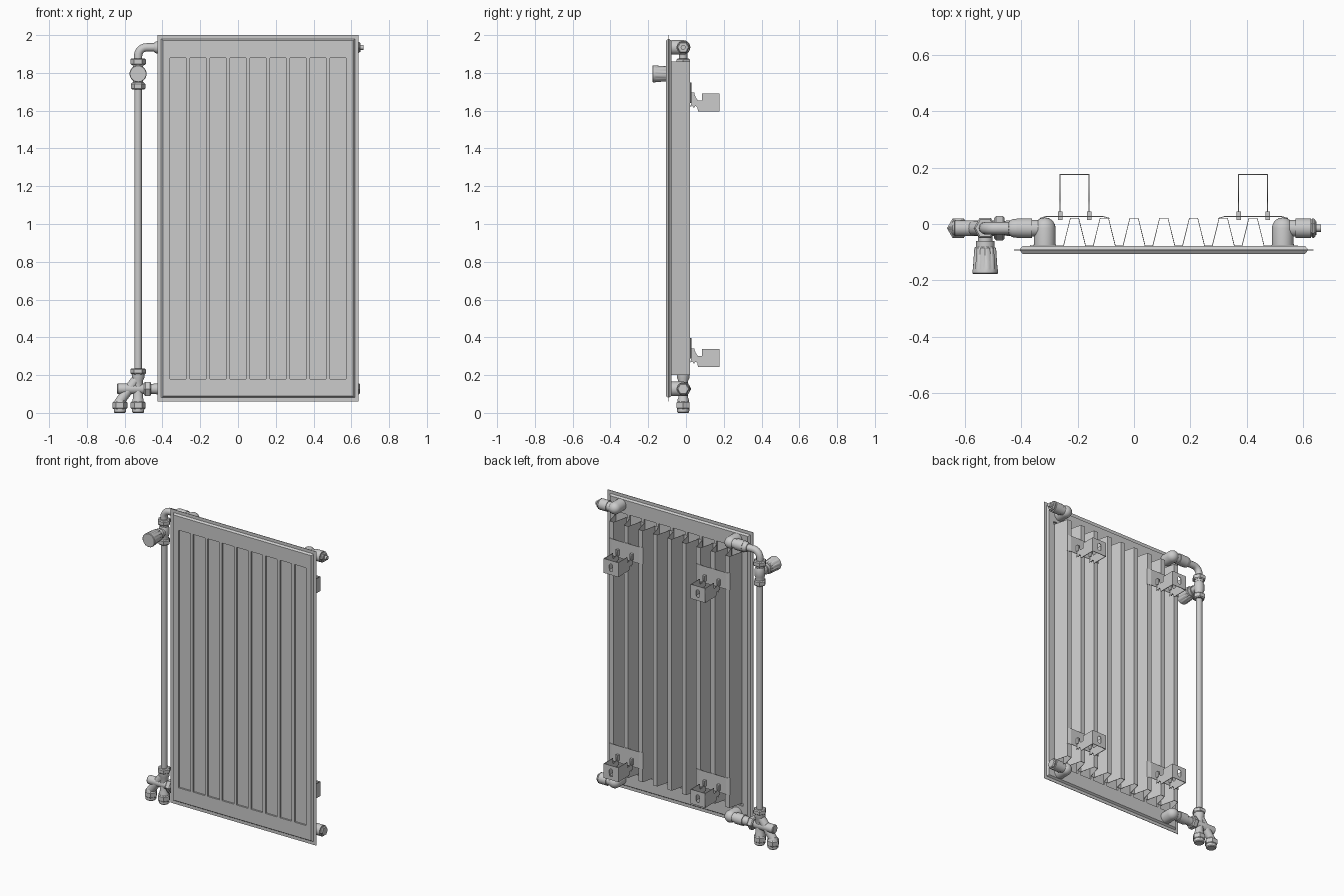
import bpy, bmesh
from math import cos, sin, pi
from mathutils import Vector, Matrix

if "Cube" in bpy.data.objects:
    bpy.data.objects.remove(bpy.data.objects["Cube"])

PY = -0.015                 # pipe centre line depth
ZT, ZB = 1.935, 0.127       # top and bottom connection heights
XV, XC = -0.529, 0.106      # riser position, panel centre
PITCH = 0.1058
RIBS = [XC + (i - 4) * PITCH for i in range(9)]


def finish(ob, smooth=True):
    bpy.ops.object.select_all(action='DESELECT')
    ob.select_set(True)
    bpy.context.view_layer.objects.active = ob
    if ob.type == 'CURVE':
        bpy.ops.object.convert(target='MESH')
        ob = bpy.context.view_layer.objects.active
    if smooth:
        bpy.ops.object.shade_smooth_by_angle(angle=0.6)
    return ob


def from_bm(name, bm, smooth=False):
    me = bpy.data.meshes.new(name)
    bmesh.ops.recalc_face_normals(bm, faces=bm.faces)
    bm.to_mesh(me)
    bm.free()
    ob = bpy.data.objects.new(name, me)
    bpy.context.collection.objects.link(ob)
    return finish(ob, smooth)


def lathe(name, origin, axis, profile, sides=24):
    """Profile points are (distance, radius[, flute depth]) along the axis."""
    bm = bmesh.new()
    rot = Vector(axis).to_track_quat('Z', 'Y')
    rings = []
    for t, r, *f in profile:
        ring = []
        for i in range(sides):
            a = 2 * pi * i / sides
            q = r - (f[0] if f and i % 4 == 0 else 0)
            ring.append(bm.verts.new(Vector(origin) + rot @ Vector((q * cos(a), q * sin(a), t))))
        rings.append(ring)
    for a, b in zip(rings, rings[1:]):
        for i in range(sides):
            j = (i + 1) % sides
            bm.faces.new((a[i], a[j], b[j], b[i]))
    bm.faces.new(rings[0])
    bm.faces.new(rings[-1])
    return from_bm(name, bm, True)


def nut(name, origin, axis, length, r=0.041):
    c = 0.006
    return lathe(name, origin, axis, [(0, r - c), (c, r), (length - c, r), (length, r - c)], 6)


def sheet(name, pts, z0, z1, thick=0.003):
    """Vertical folded sheet following a plan outline."""
    bm = bmesh.new()
    cols = [(bm.verts.new((x, y, z0)), bm.verts.new((x, y, z1))) for x, y in pts]
    for a, b in zip(cols, cols[1:]):
        bm.faces.new((a[0], b[0], b[1], a[1]))
    ob = from_bm(name, bm)
    m = ob.modifiers.new("thickness", 'SOLIDIFY')
    m.thickness, m.offset = thick, 0
    return ob


def plate(name, outlines, matrix, thick=0.004):
    cu = bpy.data.curves.new(name, 'CURVE')
    cu.dimensions, cu.fill_mode, cu.extrude = '2D', 'BOTH', thick / 2
    for pts in outlines:
        s = cu.splines.new('POLY')
        s.points.add(len(pts) - 1)
        for p, (u, v) in zip(s.points, pts):
            p.co = (u, v, 0, 1)
        s.use_cyclic_u = True
    ob = bpy.data.objects.new(name, cu)
    bpy.context.collection.objects.link(ob)
    ob.matrix_world = matrix
    return finish(ob, False)


def box(name, x0, x1, y0, y1, z0, z1):
    bm = bmesh.new()
    bmesh.ops.create_cube(bm, size=1)
    for v in bm.verts:
        v.co = ((x0 + x1) / 2 + v.co.x * (x1 - x0), (y0 + y1) / 2 + v.co.y * (y1 - y0),
                (z0 + z1) / 2 + v.co.z * (z1 - z0))
    return from_bm(name, bm)


# Pressed panel halves: bevelled tray with recessed channels
def panel(name, y_face, y_mid):
    bm = bmesh.new()
    xs = [-0.396] + [x + d for x in RIBS for d in (-0.043, 0.043)] + [0.608]
    zs = [0.089, 0.18, 1.88, 1.971]
    g = [[bm.verts.new((x, y_face, z)) for z in zs] for x in xs]
    chan = []
    for i in range(len(xs) - 1):
        for j in range(3):
            f = bm.faces.new((g[i][j], g[i + 1][j], g[i + 1][j + 1], g[i][j + 1]))
            if j == 1 and i % 2:
                chan.append(f)
    bmesh.ops.inset_individual(bm, faces=chan, thickness=0.016)
    for f in chan:
        for v in f.verts:
            v.co.y = y_mid + (y_face - y_mid) * 0.15
    rim = [e for e in bm.edges if e.is_boundary]
    ext = bmesh.ops.extrude_edge_only(bm, edges=rim)['geom']
    for v in (e for e in ext if isinstance(e, bmesh.types.BMVert)):
        v.co.x += 0.011 if v.co.x > 0.6 else -0.011 if v.co.x < -0.39 else 0
        v.co.z += 0.009 if v.co.z > 1.96 else -0.009 if v.co.z < 0.1 else 0
        v.co.y = y_mid
    return from_bm(name, bm)


panel("front_panel", -0.106, -0.093)
panel("back_panel", -0.078, -0.091)
box("panel_flange", -0.426, 0.638, -0.0935, -0.0905, 0.06, 2.0)

# Convector fins
fin = [(RIBS[0] - 0.053, -0.077)]
for x in RIBS:
    fin += [(x - 0.039, -0.077), (x - 0.015, 0.02), (x + 0.015, 0.02), (x + 0.039, -0.077)]
fin.append((RIBS[-1] + 0.053, -0.077))
sheet("convector_fins", fin, 0.2, 1.86)

# Wall brackets: plate, two hooked arms, slotted back
arm = [(0.022, 0.025), (0.03, 0.05), (0.032, 0.09), (0.044, 0.095), (0.052, 0.075), (0.062, 0.06),
       (0.084, 0.06), (0.084, 0.095), (0.177, 0.095), (0.177, 0), (0.064, 0), (0.06, 0.022),
       (0.05, 0.03), (0.042, 0.018), (0.034, 0.03)]
slot = [(0.013 * cos(a * pi / 8), 0.047 + (0.012 if a < 8 else -0.012) + 0.013 * sin(a * pi / 8))
        for a in range(16)]
for zn, z in (("lower", 0.242), ("upper", 1.595)):
    for sn, x in (("left", RIBS[1]), ("right", RIBS[7])):
        n = f"{zn}_{sn}_bracket"
        sheet(n + "_plate", [(x - 0.124, 0.02), (x - 0.1, 0.027), (x + 0.1, 0.027), (x + 0.124, 0.02)],
              z + 0.045, z + 0.155)
        for s in (-1, 1):
            ax = x + s * 0.0515
            plate(n + "_arm", [arm], Matrix(((0, 0, 1, ax), (1, 0, 0, 0), (0, 1, 0, z), (0, 0, 0, 1))))
            box(n + "_clip", ax - 0.008, ax + 0.008, 0.014, 0.045, z + 0.06, z + 0.1)
        plate(n + "_back", [[(-0.0535, 0), (0.0535, 0), (0.0535, 0.095), (-0.0535, 0.095)], slot],
              Matrix(((1, 0, 0, x), (0, 0, -1, 0.176), (0, 1, 0, z), (0, 0, 0, 1))))

# Corner sockets and their side collars
dome = [(0.038 - 0.038 * cos(a * pi / 10), 0.038 * sin(a * pi / 10) + 0.0005) for a in range(6)]
for zn, z in (("lower", ZB), ("upper", ZT)):
    for sn, x, d in (("left", RIBS[0], -1), ("right", RIBS[8], 1)):
        lathe(f"{zn}_{sn}_socket", (x, 0.023, z), (0, -1, 0), dome + [(0.1, 0.038)])
        lathe(f"{zn}_{sn}_collar", (x, PY, z), (d, 0, 0), [(0, 0.03), (0.045, 0.03), (0.045, 0.035), (0.1, 0.035)])
    nut(f"{zn}_plug_nut", (0.628, PY, z), (1, 0, 0), 0.018, 0.034)
lathe("air_vent", (0.64, PY, ZT), (1, 0, 0),
      [(0, 0.024), (0.009, 0.024), (0.009, 0.013), (0.024, 0.013)], 16)

# Upper feed: reducer and bent pipe
lathe("upper_reducer", (-0.41, PY, ZT), (-1, 0, 0), [(0, 0.034), (0.022, 0.032), (0.034, 0.025), (0.036, 0.02)])
cu = bpy.data.curves.new("upper_elbow", 'CURVE')
cu.dimensions, cu.bevel_depth, cu.bevel_resolution, cu.use_fill_caps = '3D', 0.022, 4, True
path = [(-0.43, ZT)] + [(XV + 0.045 - 0.045 * sin(a * pi / 12), ZT - 0.045 + 0.045 * cos(a * pi / 12))
                        for a in range(7)] + [(XV, 1.86)]
sp = cu.splines.new('POLY')
sp.points.add(len(path) - 1)
for p, (x, z) in zip(sp.points, path):
    p.co = (x, PY, z, 1)
elbow = bpy.data.objects.new("upper_elbow", cu)
bpy.context.collection.objects.link(elbow)
finish(elbow)

# Riser pipe and thermostatic valve
UP, DOWN = (0, 0, 1), (0, 0, -1)
lathe("riser_pipe", (XV, PY, 0.2), UP, [(0, 0.02), (1.53, 0.02)])
nut("valve_top_nut", (XV, PY, 1.842), UP, 0.034)
nut("valve_bottom_nut", (XV, PY, 1.712), UP, 0.036, 0.038)
lathe("valve_body", (XV, PY, 1.735), UP,
      [(0, 0.03), (0.025, 0.026), (0.04, 0.032), (0.08, 0.032), (0.095, 0.026), (0.11, 0.03), (0.125, 0.03)])
lathe("valve_neck", (XV, PY, 1.795), (0, -1, 0), [(0, 0.026), (0.045, 0.026), (0.045, 0.033), (0.075, 0.033)])
lathe("valve_knob", (XV, -0.082, 1.795), (0, -1, 0),
      [(0, 0.035), (0.004, 0.039, 0.004), (0.076, 0.044, 0.004), (0.082, 0.045), (0.093, 0.045), (0.096, 0.042)], 48)

# Lower manifold
lathe("manifold_body", (-0.64, PY, ZB), (1, 0, 0),
      [(0, 0.024), (0.004, 0.028), (0.14, 0.028), (0.15, 0.024), (0.23, 0.03)])
nut("manifold_nut", (-0.497, PY, ZB), (1, 0, 0), 0.037, 0.043)
nut("riser_nut", (XV, PY, 0.204), UP, 0.032)
lathe("riser_seat", (XV, PY, 0.12), UP, [(0, 0.026), (0.05, 0.026), (0.065, 0.033), (0.088, 0.033)])
lathe("supply_branch", (XV, PY, 0.13), DOWN, [(0, 0.026), (0.05, 0.026), (0.06, 0.03), (0.08, 0.03)])
start, end = Vector((-0.54, PY, 0.175)), Vector((-0.625, PY, 0.062))
lathe("return_branch", start, end - start, [(0, 0.026), ((end - start).length, 0.026)])
for n, x in (("supply", XV), ("return", -0.625)):
    lathe(n + "_neck", (x, PY, 0.075), DOWN, [(0, 0.022), (0.012, 0.03), (0.03, 0.03)])
    nut(n + "_nut", (x, PY, 0.02), UP, 0.04, 0.04)
    lathe(n + "_end", (x, PY, 0.025), DOWN, [(0, 0.033), (0.02, 0.032), (0.025, 0.027)])
